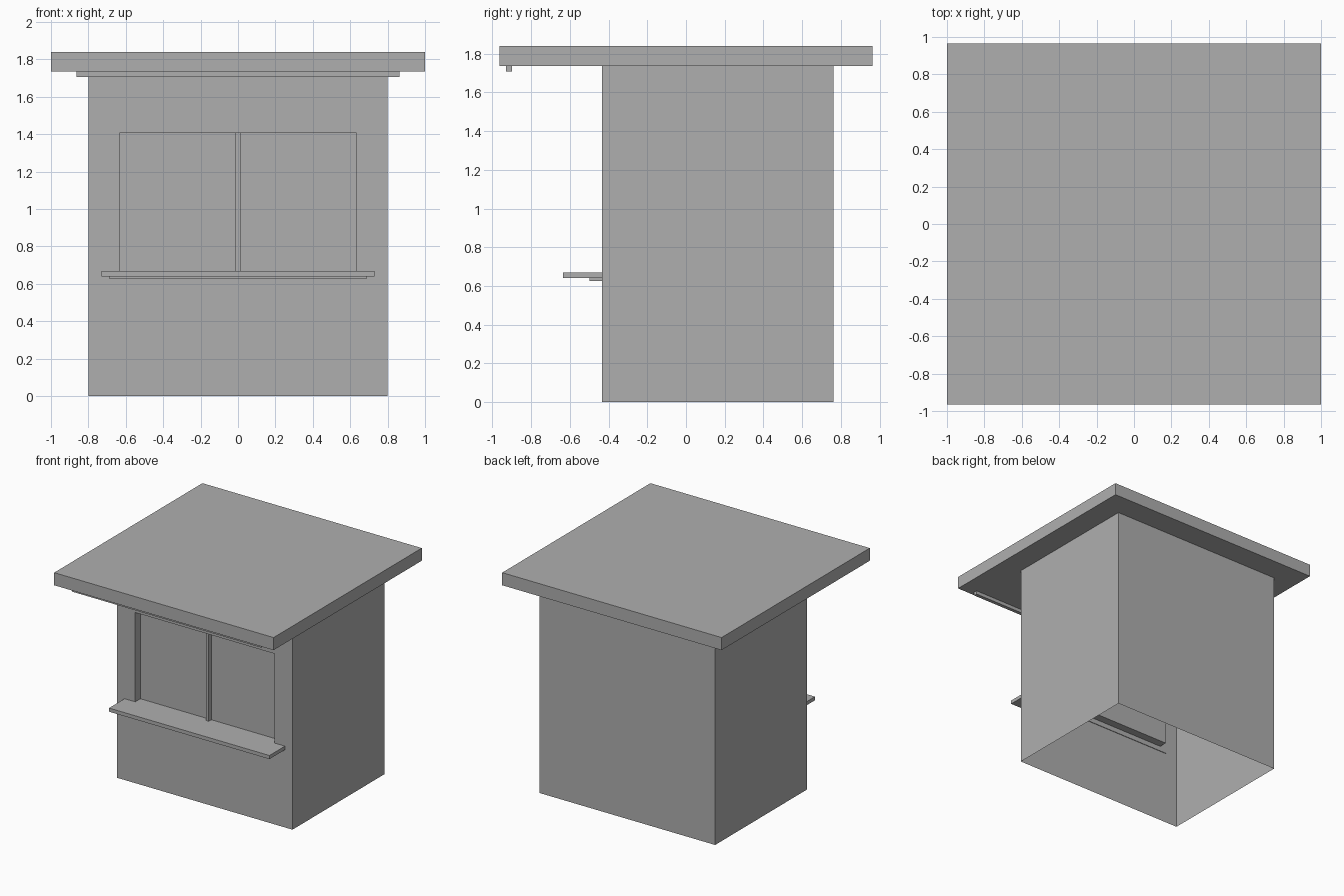
import bpy
import bmesh

cube = bpy.data.objects.get("Cube")
if cube:
    bpy.data.objects.remove(cube, do_unlink=True)

grey = bpy.data.materials.new("plain_grey")
grey.use_nodes = True
colour = (0.43, 0.43, 0.43, 1)
grey.diffuse_color = colour
grey.node_tree.nodes["Principled BSDF"].inputs["Base Color"].default_value = colour


def add_object(name, bm):
    mesh = bpy.data.meshes.new(name)
    bm.to_mesh(mesh)
    bm.free()
    mesh.materials.append(grey)
    obj = bpy.data.objects.new(name, mesh)
    bpy.context.collection.objects.link(obj)
    return obj


def box(name, half_width, y, z):
    """Box centred on x = 0, spanning the given y and z ranges."""
    bm = bmesh.new()
    bmesh.ops.create_cube(bm, size=1)
    for v in bm.verts:
        v.co.x *= 2 * half_width
        v.co.y = y[0] if v.co.y < 0 else y[1]
        v.co.z = z[0] if v.co.z < 0 else z[1]
    return add_object(name, bm)


FRONT, BACK, PANE = -0.433, 0.763, -0.366
EAVES = 1.736
SILL, HEAD = 0.67, 1.406

# Booth shell: single-skin walls, open underneath, recessed window in front
bm = bmesh.new()


def ring(half_width, y, low, high):
    corners = ((-1, low), (1, low), (1, high), (-1, high))
    return [bm.verts.new((s * half_width, y, z)) for s, z in corners]


back = ring(0.80, BACK, 0, EAVES)
front = ring(0.80, FRONT, 0, EAVES)
opening = ring(0.634, FRONT, SILL, HEAD)
pane = ring(0.634, PANE, SILL, HEAD)


def bridge(a, b, sides):
    for i in sides:
        j = (i + 1) % 4
        bm.faces.new((a[i], a[j], b[j], b[i]))


bridge(back, front, (1, 3))          # side walls
bridge(front, opening, range(4))     # front wall around the window
bridge(opening, pane, range(4))      # window reveal
bm.faces.new(pane)
bm.faces.new(back[::-1])
add_object("booth_walls", bm)

# Roof and the slim strip under its front edge
box("roof", 1.0, (-0.965, 0.965), (EAVES, 1.84))
box("awning_strip", 0.864, (-0.93, -0.90), (1.707, EAVES))

# Window divider, counter and its support
box("window_divider", 0.013, (-0.40, PANE), (SILL, HEAD))
box("counter", 0.731, (-0.635, FRONT), (0.64, SILL))
box("counter_support", 0.687, (-0.498, -0.428), (0.625, 0.64))
